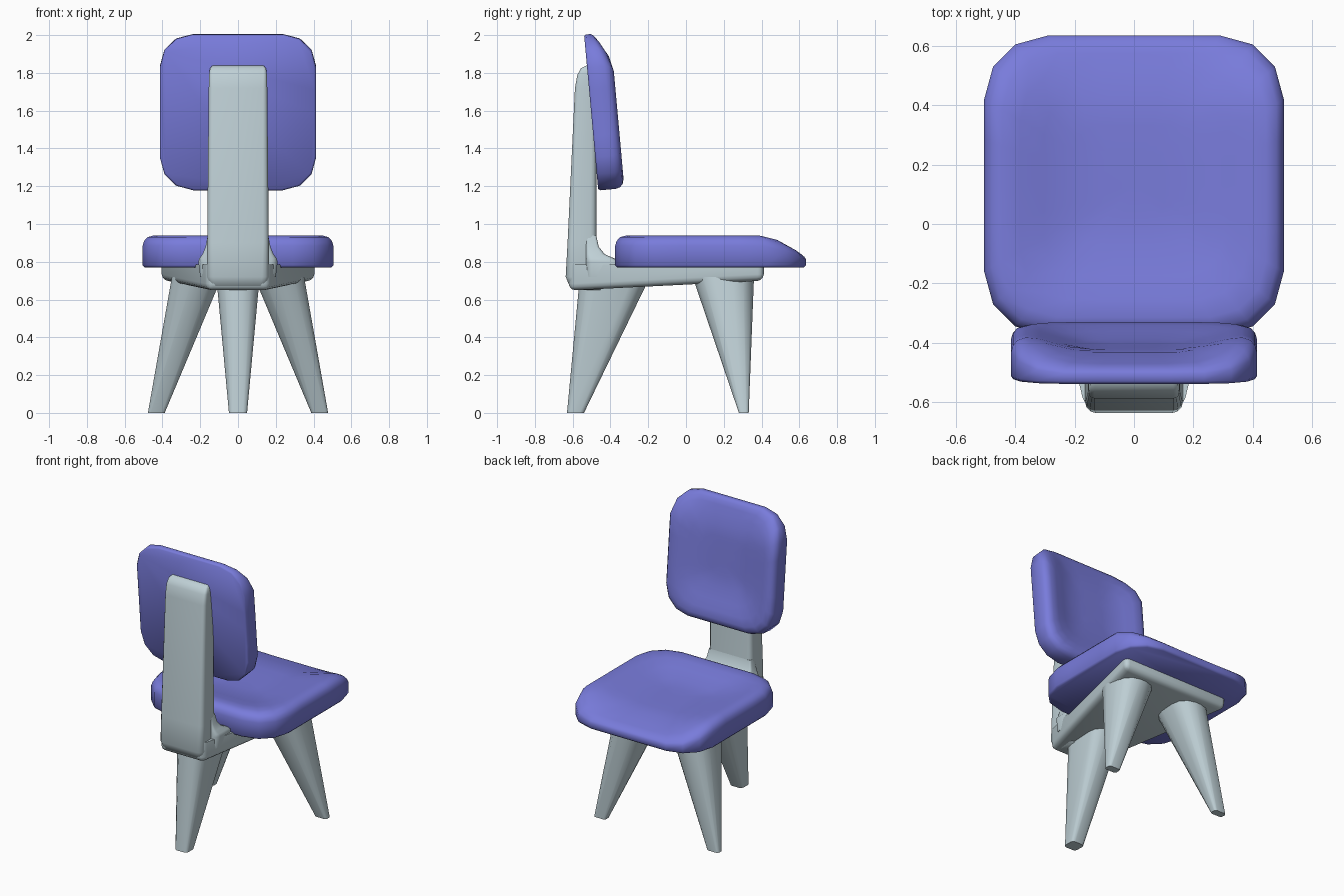
import bpy, bmesh, math
from mathutils import Vector, Matrix

if "Cube" in bpy.data.objects:
    bpy.data.objects.remove(bpy.data.objects["Cube"])


def material(name, rgb):
    m = bpy.data.materials.new(name)
    m.diffuse_color = (*rgb, 1)
    m.use_nodes = True
    m.node_tree.nodes["Principled BSDF"].inputs["Base Color"].default_value = m.diffuse_color
    return m


PURPLE = material("purple cushion", (0.19, 0.20, 0.71))
GREY = material("pale blue grey frame", (0.52, 0.63, 0.67))


def finish(name, bm, mat, angle=45):
    bmesh.ops.recalc_face_normals(bm, faces=bm.faces[:])
    me = bpy.data.meshes.new(name)
    bm.to_mesh(me)
    bm.free()
    me.materials.append(mat)
    ob = bpy.data.objects.new(name, me)
    bpy.context.collection.objects.link(ob)
    bpy.ops.object.select_all(action='DESELECT')
    ob.select_set(True)
    bpy.context.view_layer.objects.active = ob
    bpy.ops.object.shade_smooth_by_angle(angle=math.radians(angle))
    return ob


def skin(bm, rings):
    """Join rings of points into a closed skin."""
    vs = [[bm.verts.new(p) for p in r] for r in rings]
    n = len(vs[0])
    for a, b in zip(vs, vs[1:]):
        for i in range(n):
            j = (i + 1) % n
            bm.faces.new((a[i], a[j], b[j], b[i]))
    bm.faces.new(vs[0])
    return vs


def smooth(a, b, x):
    t = min(max((x - a) / (b - a), 0), 1)
    return t * t * (3 - 2 * t)


# Cushions: dished pad with one rolled-off end, used for seat and backrest
def cushion(name, matrix):
    quarter = [(.505, 0), (.505, .15), (.505, .29), (.475, .40),
               (.40, .475), (.29, .505), (.15, .505)]
    outline = []
    for q in range(4):
        c, s = ((1, 0), (0, 1), (-1, 0), (0, -1))[q]
        outline += [(x * c - y * s, x * s + y * c) for x, y in quarter]
    # scale, height, dish weight
    levels = [(.98, 0, 0), (1, .012, 0), (1, .115, 0), (.985, .14, .1), (.95, .16, .3),
              (.88, .17, .7), (.76, .17, 1), (.6, .17, 1), (.4, .17, 1), (.2, .17, 1)]

    def point(x, y, z, w):
        dish = .055 * (1 - smooth(.18, .46, abs(x))) * smooth(-.47, -.12, y)
        roll = 1
        if z > .05:
            roll = 1 - .62 * max(0, (y - .27) / .235) ** 1.5
        return Vector((x, y, (z - dish * w) * roll))

    bm = bmesh.new()
    rings = [[point(x * s, y * s, z, w) for x, y in outline] for s, z, w in levels]
    last = skin(bm, rings)[-1]
    mid = bm.verts.new(point(0, 0, .17, 1))
    for i in range(len(last)):
        bm.faces.new((last[i], last[(i + 1) % len(last)], mid))
    bm.transform(matrix)
    return finish(name, bm, PURPLE, 50)


cushion("seat_cushion", Matrix.Translation((0, .13, .77)))
c, s = math.cos(math.radians(5.2)), math.sin(math.radians(5.2))
tilt = Matrix(((-1, 0, 0, 0), (0, -s, c, 0), (0, c, s, 0), (0, 0, 0, 1)))
cushion("backrest_cushion", Matrix.Translation((0, -.502, 1.59)) @ tilt @ Matrix.Scale(.82, 4))


# Lofts through rounded rectangles: (z, x0, x1, y0, y1, roundness)
def loft(name, sections, angle=45):
    rings = []
    for z, x0, x1, y0, y1, k in sections:
        r = k * min(x1 - x0, y1 - y0) / 2
        ring = []
        for q, (cx, cy) in enumerate(((x1 - r, y1 - r), (x0 + r, y1 - r),
                                      (x0 + r, y0 + r), (x1 - r, y0 + r))):
            for i in range(4):
                a = math.pi / 2 * (q + i / 3)
                ring.append((cx + r * math.cos(a), cy + r * math.sin(a), z))
        rings.append(ring)
    bm = bmesh.new()
    bm.faces.new(skin(bm, rings)[-1])
    return finish(name, bm, GREY, angle)


# Upright post
loft("back_post", [(z, -w, w, y0, y1, .4) for z, y0, y1, w in (
    (.65, -.58, -.45, .125), (.668, -.615, -.45, .15), (.72, -.637, -.45, .165),
    (.9, -.627, -.475, .163), (1.72, -.588, -.475, .155), (1.79, -.575, -.48, .153),
    (1.825, -.556, -.485, .148), (1.84, -.525, -.487, .135))], 55)

# Flared joint between post and seat frame
loft("post_fillet", [(z, -w, w, -.53, y1, .4) for z, y1, w in (
    (.72, -.34, .20), (.80, -.35, .21), (.818, -.38, .205), (.84, -.43, .188),
    (.88, -.462, .172), (.94, -.475, .16))], 60)

# Seat frame: wedge widening towards the two-leg end
bm = bmesh.new()
plan = [(-.165, -.62), (.165, -.62), (.412, .412), (-.412, .412)]
low = [bm.verts.new((x, y, .648 if y < 0 else .70)) for x, y in plan]
top = [bm.verts.new((x, y, .785)) for x, y in plan]
bm.faces.new(low)
bm.faces.new(top)
for i in range(4):
    j = (i + 1) % 4
    bm.faces.new((low[i], low[j], top[j], top[i]))
edges = [e for e in bm.edges if not all(v in top for v in e.verts)]
bmesh.ops.bevel(bm, geom=edges, offset=.035, segments=3, profile=.5, affect='EDGES')
finish("seat_frame", bm, GREY)

# Tapered splayed legs
loft("single_leg", [(0, -.048, .048, -.63, -.54, .5),
                    (.69, -.112, .112, -.565, -.205, .8)])
for side, label in ((1, "right"), (-1, "left")):
    secs = []
    for z, x0, x1, y0, y1, k in ((0, .388, .477, .28, .332, .6), (.72, .085, .35, .035, .36, .85)):
        a, b = sorted((x0 * side, x1 * side))
        secs.append((z, a, b, y0, y1, k))
    loft("splayed_leg_" + label, secs)
